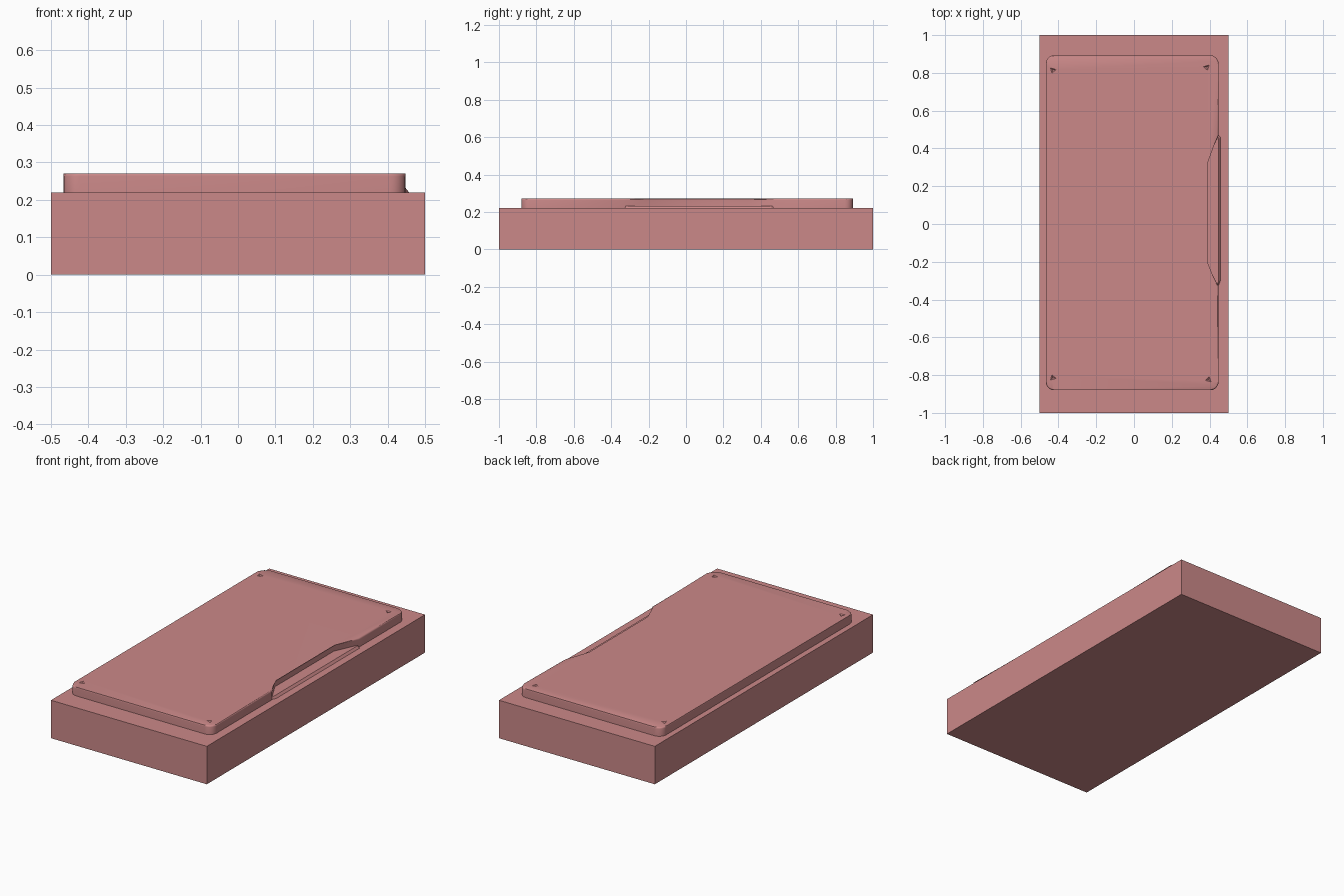
import bpy, bmesh, math

if "Cube" in bpy.data.objects:
    bpy.data.objects.remove(bpy.data.objects["Cube"])

mat = bpy.data.materials.new("dusty_pink")
mat.diffuse_color = (0.6, 0.25, 0.25, 1)
mat.use_nodes = True
mat.node_tree.nodes["Principled BSDF"].inputs["Base Color"].default_value = mat.diffuse_color


def finish(name, bm, material=mat):
    bmesh.ops.recalc_face_normals(bm, faces=bm.faces)
    mesh = bpy.data.meshes.new(name)
    bm.to_mesh(mesh)
    bm.free()
    ob = bpy.data.objects.new(name, mesh)
    bpy.context.collection.objects.link(ob)
    mesh.materials.append(material)
    return ob


def prism(name, bottom, top, z0, z1, bevel=0.0):
    """Closed solid between two matching outlines, with an optional rounded top rim."""
    bm = bmesh.new()
    lo = [bm.verts.new((x, y, z0)) for x, y in bottom]
    hi = [bm.verts.new((x, y, z1)) for x, y in top]
    n = len(lo)
    bm.faces.new(lo)
    cap = bm.faces.new(hi)
    for i in range(n):
        j = (i + 1) % n
        bm.faces.new((lo[i], lo[j], hi[j], hi[i]))
    if bevel:
        bmesh.ops.bevel(bm, geom=list(cap.edges), offset=bevel, segments=3,
                        profile=0.5, affect='EDGES', clamp_overlap=True)
    return finish(name, bm)


def corner(cx, cy, r, start, steps=5):
    angles = [math.radians(start + 90 * i / steps) for i in range(steps + 1)]
    return [(cx + r * math.cos(a), cy + r * math.sin(a)) for a in angles]


# Rectangular base block
block = [(-0.5, -1), (0.5, -1), (0.5, 1), (-0.5, 1)]
prism("base_block", block, block, 0, 0.22)

# Raised panel: rounded rectangle with a trapezoid finger notch on the right
L, R, F, B, r = -0.467, 0.448, -0.88, 0.893, 0.045
outline = (corner(R - r, F + r, r, -90)
           + [(R, -0.33), (0.384, -0.21), (0.384, 0.33), (R, 0.47)]
           + corner(R - r, B - r, r, 0)
           + corner(L + r, B - r, r, 90)
           + corner(L + r, F + r, r, 180))
panel = prism("raised_panel", outline, outline, 0.215, 0.271, bevel=0.008)

# Small shallow dents near the four panel corners
bm = bmesh.new()
for x, y in ((-0.43, 0.815), (0.385, 0.83), (0.395, -0.825), (-0.43, -0.815)):
    sx = 1 if x < 0 else -1
    sy = 1 if y < 0 else -1
    pts = [(-0.018, -0.016), (0.026, -0.004), (-0.006, 0.024)]
    rim = [bm.verts.new((x + sx * a, y + sy * b, 0.274)) for a, b in pts]
    tip = bm.verts.new((x, y, 0.264))
    bm.faces.new(rim)
    for i in range(3):
        bm.faces.new((rim[i], rim[(i + 1) % 3], tip))
cutter = finish("dent_cutter", bm)
cutter.hide_render = True
cutter.hide_viewport = True
cut = panel.modifiers.new("dents", 'BOOLEAN')
cut.operation = 'DIFFERENCE'
cut.solver = 'EXACT'
cut.object = cutter
bpy.context.view_layer.objects.active = panel
panel.select_set(True)
bpy.ops.object.modifier_apply(modifier="dents")
bpy.data.objects.remove(cutter)
bpy.ops.object.shade_smooth_by_angle(angle=math.radians(35))

# Low ledge with a sloping outer edge inside the notch
low = [(0.38, -0.33), (0.445, -0.335), (0.459, -0.30), (0.459, 0.46), (0.445, 0.475), (0.38, 0.34)]
high = [(0.38, -0.22), (0.444, -0.325), (0.447, -0.30), (0.447, 0.45), (0.444, 0.46), (0.38, 0.33)]
prism("notch_ledge", low, high, 0.218, 0.233)
